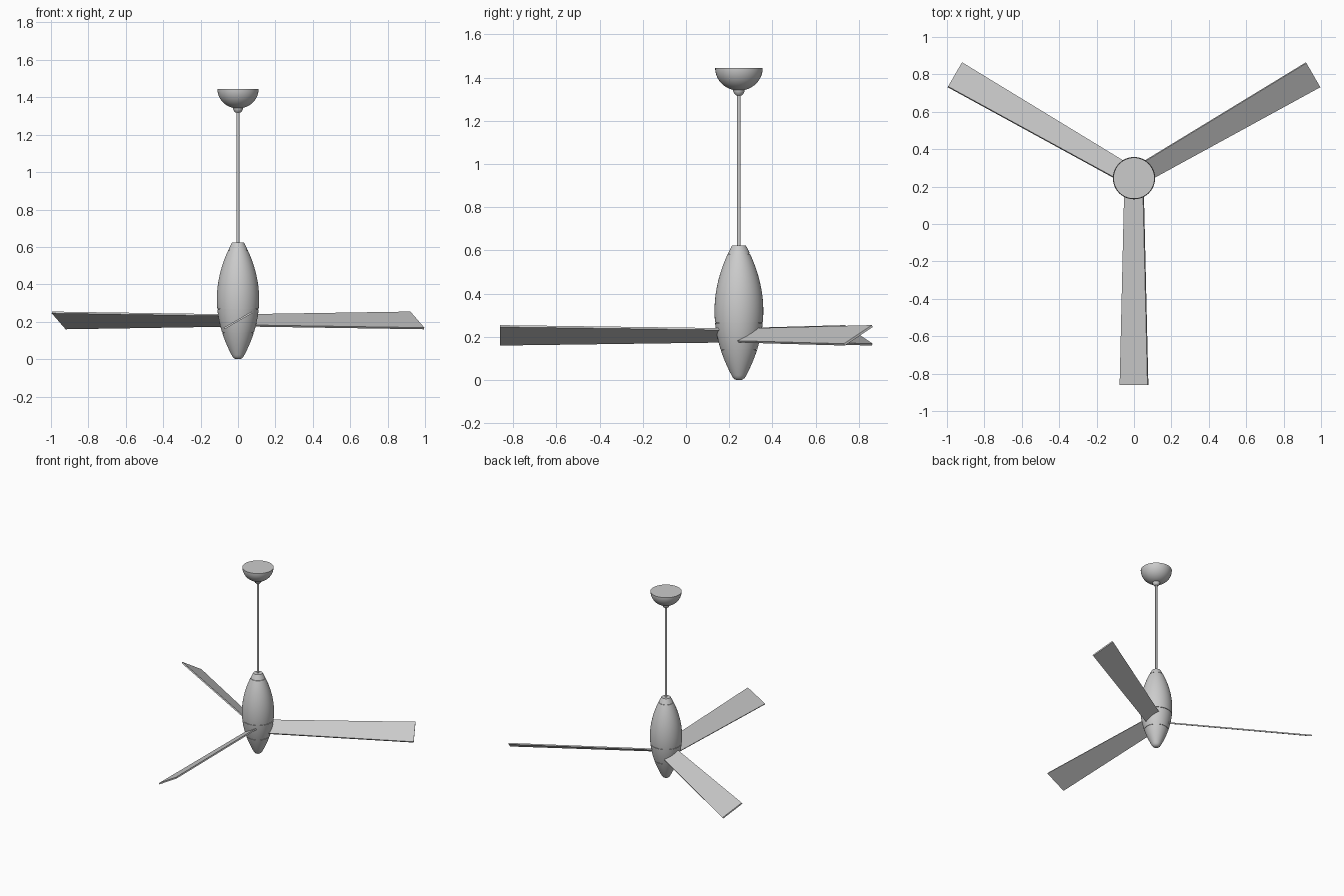
import bpy, bmesh, math
from mathutils import Matrix, Vector

cube = bpy.data.objects.get("Cube")
if cube:
    bpy.data.objects.remove(cube, do_unlink=True)

CY = 0.245          # fan axis sits behind the centre
SEGMENTS = 64

# One brushed grey finish
grey = bpy.data.materials.new("grey metal")
grey.use_nodes = True
grey.diffuse_color = (0.6, 0.6, 0.6, 1)
grey.node_tree.nodes["Principled BSDF"].inputs["Base Color"].default_value = (0.6, 0.6, 0.6, 1)


def finish(name, bm, smooth=True):
    bmesh.ops.recalc_face_normals(bm, faces=bm.faces)
    mesh = bpy.data.meshes.new(name)
    bm.to_mesh(mesh)
    bm.free()
    mesh.materials.append(grey)
    obj = bpy.data.objects.new(name, mesh)
    bpy.context.collection.objects.link(obj)
    if smooth:
        bpy.ops.object.select_all(action='DESELECT')
        obj.select_set(True)
        bpy.context.view_layer.objects.active = obj
        bpy.ops.object.shade_smooth_by_angle(angle=math.radians(35))
    return obj


def lathe(name, profile, segments=SEGMENTS):
    """Closed solid of revolution from (radius, z) points, bottom to top."""
    bm = bmesh.new()
    rings = []
    for r, z in profile:
        rings.append([bm.verts.new((r * math.cos(2 * math.pi * i / segments),
                                    CY + r * math.sin(2 * math.pi * i / segments), z))
                      for i in range(segments)])
    for low, high in zip(rings, rings[1:]):
        for i in range(segments):
            j = (i + 1) % segments
            bm.faces.new((low[i], low[j], high[j], high[i]))
    bm.faces.new(rings[0][::-1])
    bm.faces.new(rings[-1])
    return finish(name, bm)


# Motor housing: bulging spindle outline, widest at z = 0.32
def housing_radius(z):
    if z > 0.32:
        return 0.113 - 0.081 * ((z - 0.32) / 0.303) ** 2
    return 0.113 - 0.091 * ((0.32 - z) / 0.32) ** 2


def housing(name, z0, z1, steps, inset=0.0, start=()):
    zs = [z0 + (z1 - z0) * i / steps for i in range(steps + 1)]
    return lathe(name, list(start) + [(housing_radius(z) - inset, z) for z in zs])


GAP = 0.0015
housing("housing_bottom_cap", 0.012, 0.141 - GAP, 12, start=[(0.010, 0.0), (0.019, 0.003)])
housing("housing_blade_band", 0.141 + GAP, 0.266 - GAP, 10)
housing("housing_upper_shell", 0.266 + GAP, 0.585 - GAP, 24)
housing("housing_top_cap", 0.585 + GAP, 0.623, 5)
housing("housing_core", 0.12, 0.60, 30, inset=0.004)

# Down rod, collar and ceiling canopy
lathe("down_rod", [(0.008, 0.60), (0.008, 1.35)], 24)
lathe("canopy_collar", [(0.013, 1.318), (0.020, 1.324), (0.027, 1.338), (0.027, 1.352)], 40)
bowl = [(0.11 * math.cos(a), 1.444 - 0.104 * math.sin(a))
        for a in [math.radians(78 - 78 * i / 16) for i in range(17)]]
lathe("ceiling_canopy", bowl)


# Three flat, tapered blades, pitched about their own length
def blade(name, turn):
    bm = bmesh.new()
    bmesh.ops.create_cube(bm, size=1.0)
    for v in bm.verts:
        tip = v.co.y < 0
        half_width = 0.086 if tip else 0.058
        v.co = Vector((math.copysign(half_width, v.co.x),
                       -1.106 if tip else -0.07,
                       v.co.z * 0.010))
    place = (Matrix.Translation((0, CY, 0.207))
             @ Matrix.Rotation(math.radians(turn), 4, 'Z')
             @ Matrix.Rotation(math.radians(-30), 4, 'Y'))
    bm.transform(place)
    return finish(name, bm, smooth=False)


for name, turn in (("front_blade", 0), ("left_blade", 120), ("right_blade", 240)):
    blade(name, turn)
